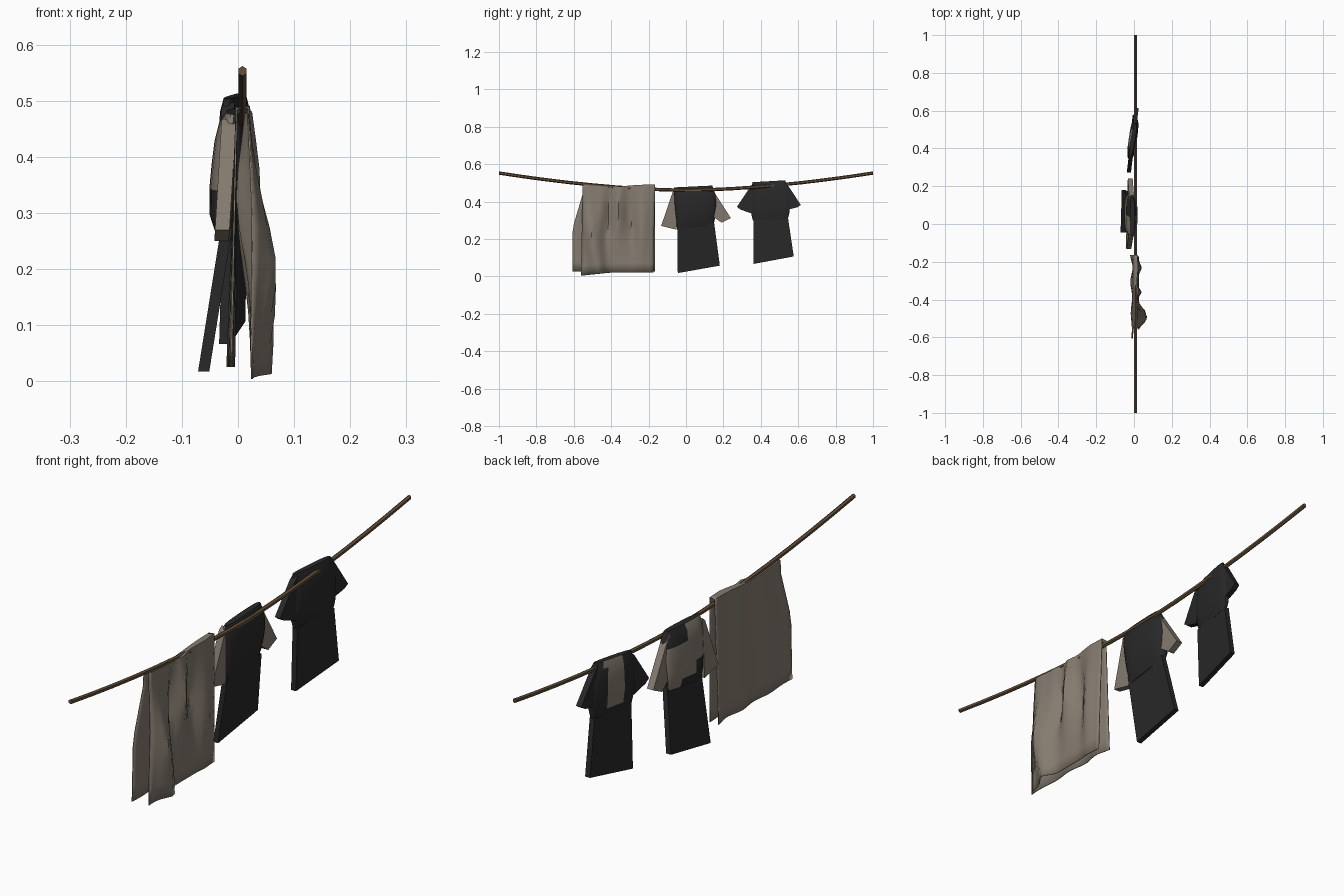
import bpy, bmesh, math

if "Cube" in bpy.data.objects:
    bpy.data.objects.remove(bpy.data.objects["Cube"])


def make_mat(name, rgb):
    m = bpy.data.materials.new(name)
    m.diffuse_color = (*rgb, 1)
    m.use_nodes = True
    m.node_tree.nodes["Principled BSDF"].inputs["Base Color"].default_value = m.diffuse_color
    return m


BEIGE = make_mat("beige cloth", (0.235, 0.2, 0.16))
DARK = make_mat("charcoal cloth", (0.022, 0.022, 0.023))
BROWN = make_mat("brown rope", (0.125, 0.08, 0.043))


def build(name, verts, faces, mats, rule=None, smooth=40):
    me = bpy.data.meshes.new(name)
    me.from_pydata(verts, [], faces)
    bm = bmesh.new()
    bm.from_mesh(me)
    bmesh.ops.recalc_face_normals(bm, faces=bm.faces)
    bm.to_mesh(me)
    bm.free()
    for m in mats:
        me.materials.append(m)
    if rule:
        for p in me.polygons:
            p.material_index = rule(p.center, p.normal)
    ob = bpy.data.objects.new(name, me)
    bpy.context.collection.objects.link(ob)
    if smooth:
        bpy.ops.object.select_all(action='DESELECT')
        ob.select_set(True)
        bpy.context.view_layer.objects.active = ob
        bpy.ops.object.shade_smooth_by_angle(angle=math.radians(smooth))
    return ob


def loft(name, rings, mats, rule=None, smooth=40):
    """Skin a list of equal rings and cap both ends."""
    n = len(rings[0])
    verts = [v for r in rings for v in r]
    faces = [(i * n + j, i * n + (j + 1) % n, (i + 1) * n + (j + 1) % n, (i + 1) * n + j)
             for i in range(len(rings) - 1) for j in range(n)]
    faces += [tuple(range(n)), tuple(range(len(verts) - n, len(verts)))]
    return build(name, verts, faces, mats, rule, smooth)


def slab(name, outline, x_at, thick, mat):
    """Thin cloth panel from a (y, z) outline; x_at gives its depth."""
    rings = [[(x_at(y, z) + s * thick / 2, y, z) for y, z in outline] for s in (-1, 1)]
    return loft(name, rings, [mat], smooth=0)


def bump(a, c, w):
    return math.exp(-((a - c) / w) ** 2)


def rope_z(y):
    return 0.461 + 0.092 * abs(y) ** 1.7


# sagging rope, six sided
rings = []
for i in range(17):
    y = -1 + i / 8
    rings.append([(0.008 + 0.008 * math.sin(k * math.pi / 3), y,
                   rope_z(y) + 0.009 * math.cos(k * math.pi / 3)) for k in range(6)])
loft("rope", rings, [BROWN])


# sheet folded over the rope, with hanging folds
COLS, ROWS = 22, 9


def front_point(u, t):
    y = -0.552 + 0.387 * u - 0.01 * t
    z = (0.492 - 0.012 * bump(u, 0.4, 0.3)) * (1 - t) + t * (0.004 + 0.016 * min(1, u * 2.5))
    x = 0.018 + 0.008 * t
    x += 0.045 * bump(u, 0.07 + 0.12 * t, 0.09) * bump(t, 0.62, 0.35)
    x += 0.028 * bump(u, 0.26, 0.07) * t
    x -= 0.022 * bump(u, 0.4 - 0.12 * t, 0.06) * bump(t, 0.35, 0.3)
    x += 0.02 * bump(u, 0.5, 0.06) * bump(t, 0.3, 0.3)
    x -= 0.02 * bump(u, 0.63 + 0.1 * t, 0.06) * bump(t, 0.4, 0.3)
    x += 0.018 * bump(u, 0.84, 0.08) * bump(t, 0.5, 0.4)
    return (x, y, z)


def back_point(u, t):
    flare = 0.055 * min(1, max(0, (t - 0.1) / 0.4)) * (1 - u) ** 2
    y = -0.552 + 0.387 * u - flare
    z = (0.49 - 0.012 * bump(u, 0.4, 0.3)) * (1 - t) + 0.026 * t
    x = -0.004 - 0.01 * t + 0.007 * t * math.sin(u * 17) * (0.3 + 0.7 * u)
    return (x, y, z)


lines = [[front_point(i / COLS, 1 - r / ROWS) for i in range(COLS + 1)] for r in range(ROWS + 1)]
lines += [[back_point(i / COLS, r / ROWS) for i in range(COLS + 1)] for r in range(ROWS + 1)]
n = COLS + 1
sheet = build("hanging_sheet", [v for l in lines for v in l],
              [(a * n + b, a * n + b + 1, (a + 1) * n + b + 1, (a + 1) * n + b)
               for a in range(len(lines) - 1) for b in range(COLS)], [BEIGE])
sol = sheet.modifiers.new("thickness", 'SOLIDIFY')
sol.thickness = 0.003


# shirt body: flattened rings (z left, z right, y left, y right, x centre, half depth)
def shirt(name, levels, tilt, rule):
    rings = []
    for zl, zr, yl, yr, xc, h in levels:
        ring = []
        for k in range(24):
            a = 2 * math.pi * k / 24
            c, s = math.cos(a), math.sin(a)
            f = 0.5 + 0.5 * math.copysign(abs(c) ** 0.7, c)
            y = yl + (yr - yl) * f
            ring.append((xc + tilt * (f - 0.5) + h * math.copysign(abs(s) ** 0.7, s),
                         y, zl + (zr - zl) * f))
        rings.append(ring)
    loft(name, rings, [DARK, BEIGE], rule)


# first shirt: charcoal front, mostly beige back
def first_rule(c, nrm):
    if nrm.x > -0.3 or c.z < 0.285:
        return 0
    if c.z > 0.44 and c.y > 0.05:
        return 0
    return 0 if (c.y < 0.03 and c.z < 0.36) else 1


shirt("first_shirt_body", [
    (0.476, 0.486, -0.065, 0.140, -0.008, 0.012),
    (0.455, 0.465, -0.066, 0.148, -0.010, 0.024),
    (0.425, 0.430, -0.064, 0.160, -0.012, 0.030),
    (0.385, 0.390, -0.062, 0.164, -0.015, 0.032),
    (0.340, 0.350, -0.058, 0.160, -0.019, 0.032),
    (0.290, 0.310, -0.052, 0.155, -0.023, 0.028),
    (0.250, 0.275, -0.048, 0.148, -0.024, 0.014)], 0.0, first_rule)
slab("first_shirt_left_sleeve", [(-0.055, 0.468), (-0.07, 0.455), (-0.133, 0.27), (-0.05, 0.25)],
     lambda y, z: -0.016 - 0.06 * (0.47 - z), 0.026, BEIGE)
slab("first_shirt_right_sleeve", [(0.13, 0.478), (0.145, 0.46), (0.24, 0.312), (0.19, 0.288), (0.145, 0.32)],
     lambda y, z: -0.012 - 0.05 * (0.47 - z), 0.026, BEIGE)
slab("first_trousers", [(-0.047, 0.275), (0.15, 0.29), (0.181, 0.058), (-0.044, 0.018)],
     lambda y, z: -0.02 - 0.16 * (0.275 - z), 0.02, DARK)


# second shirt: charcoal with a beige strip down the back, turned slightly
def second_rule(c, nrm):
    return 1 if nrm.x < -0.3 and 0.42 < c.y < 0.49 and c.z > 0.33 else 0


shirt("second_shirt_body", [
    (0.504, 0.514, 0.355, 0.530, -0.006, 0.010),
    (0.480, 0.490, 0.352, 0.540, -0.006, 0.018),
    (0.440, 0.450, 0.346, 0.556, -0.006, 0.022),
    (0.380, 0.390, 0.341, 0.558, -0.006, 0.022),
    (0.330, 0.340, 0.350, 0.553, -0.006, 0.018),
    (0.298, 0.308, 0.358, 0.545, -0.006, 0.010)], 0.03, second_rule)


def turned(y, z):
    return -0.006 + 0.12 * (y - 0.45)


slab("second_shirt_left_sleeve", [(0.362, 0.497), (0.347, 0.485), (0.272, 0.372), (0.29, 0.358), (0.355, 0.335)],
     turned, 0.022, DARK)
slab("second_shirt_right_sleeve", [(0.53, 0.508), (0.54, 0.495), (0.614, 0.382), (0.595, 0.37), (0.55, 0.358)],
     turned, 0.022, DARK)
slab("second_trousers", [(0.36, 0.305), (0.545, 0.315), (0.576, 0.107), (0.361, 0.067)],
     lambda y, z: turned(y, z) - 0.03 * (0.3 - z), 0.02, DARK)
